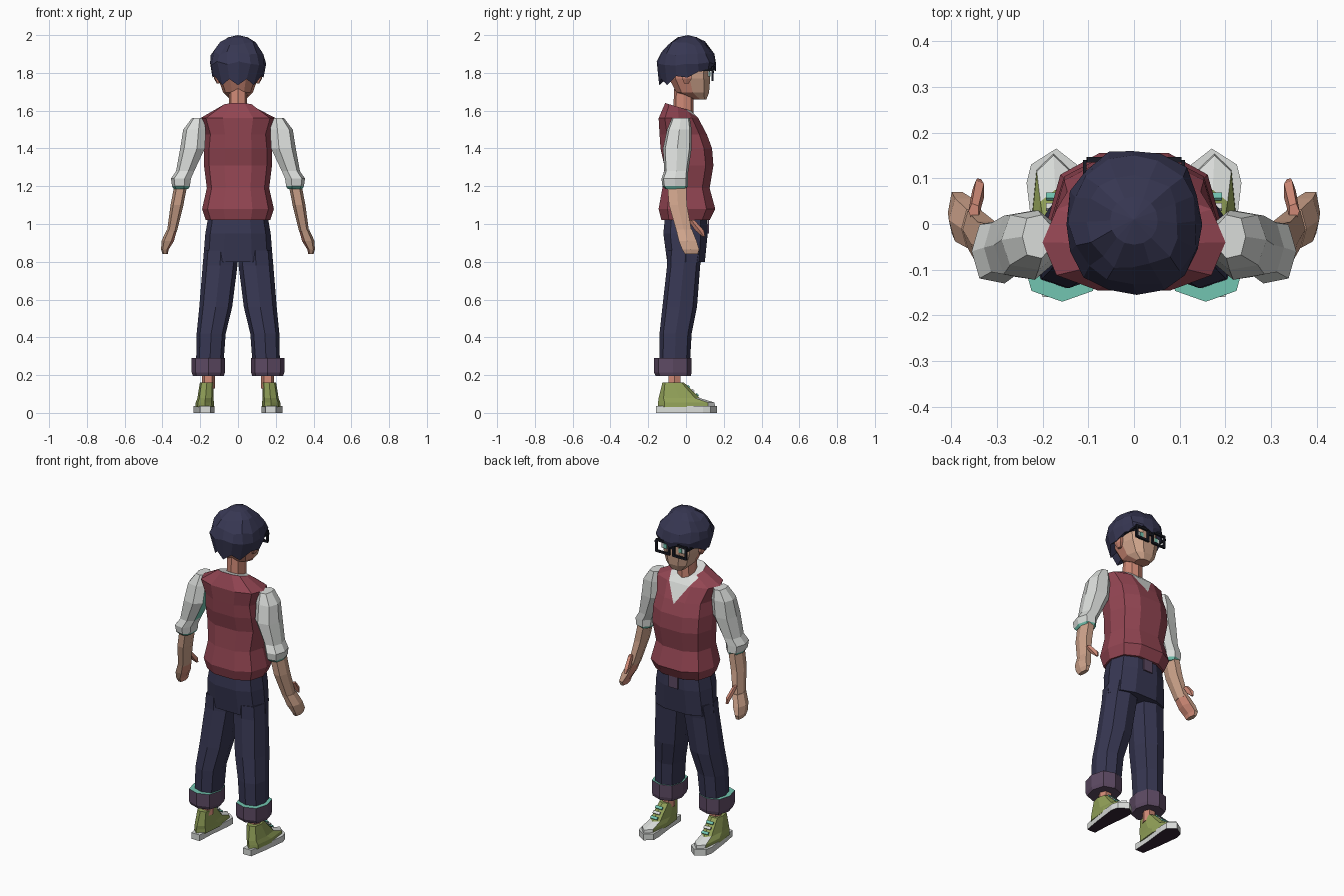
import bpy, bmesh, math, random
from mathutils import Vector, Matrix

if "Cube" in bpy.data.objects:
    bpy.data.objects.remove(bpy.data.objects["Cube"])

random.seed(4)


def mat(name, r, g, b):
    m = bpy.data.materials.new(name)
    m.diffuse_color = (r, g, b, 1)
    m.use_nodes = True
    m.node_tree.nodes["Principled BSDF"].inputs["Base Color"].default_value = m.diffuse_color
    return m


VEST = mat("vest_red", .29, .06, .085)
NAVY = mat("navy", .038, .038, .085)
SKIN = mat("skin", .62, .37, .26)
BLUSH = mat("warm_skin", .62, .25, .18)
WHITE = mat("white", .70, .72, .70)
GREEN = mat("shoe_green", .29, .36, .10)
TEAL = mat("teal", .17, .56, .44)
PURPLE = mat("cuff_purple", .11, .068, .125)
DARK = mat("sole_dark", .035, .018, .035)
BLACK = mat("frame_black", .010, .011, .018)


def finish(bm, name, mats, rule=None, mirror=False):
    """Turn a bmesh into an object, colour its faces by rule, mirror in x."""
    bmesh.ops.recalc_face_normals(bm, faces=bm.faces)
    bm.normal_update()
    if rule:
        for f in bm.faces:
            f.material_index = int(rule(f.calc_center_median(), f.normal))
    me = bpy.data.meshes.new(name)
    bm.to_mesh(me)
    bm.free()
    for m in mats:
        me.materials.append(m)
    ob = bpy.data.objects.new(name, me)
    bpy.context.collection.objects.link(ob)
    if mirror:
        mod = ob.modifiers.new("mirror", 'MIRROR')
        mod.use_mirror_merge = False
    return ob


def ring(bm, n, z, cx, rx, y0, y1, slope=0, power=.78):
    """One horizontal rounded-box section; slope tilts it along y."""
    pts = []
    for i in range(n):
        a = 2 * math.pi * i / n
        c, s = math.cos(a), math.sin(a)
        pts.append((math.copysign(abs(c) ** power, c), math.copysign(abs(s) ** power, s)))
    mx, my = max(p[0] for p in pts), max(p[1] for p in pts)
    cy, ry = (y0 + y1) / 2, (y1 - y0) / 2
    return [bm.verts.new((cx + rx * u / mx, cy + ry * v / my, z + slope * ry * v / my)) for u, v in pts]


def bridge(bm, rings, cap=True):
    for a, b in zip(rings, rings[1:]):
        n = len(a)
        for i in range(n):
            bm.faces.new((a[i], a[(i + 1) % n], b[(i + 1) % n], b[i]))
    if cap:
        bm.faces.new(rings[0])
        bm.faces.new(rings[-1])


def loft(name, n, sections, mats, rule=None, mirror=False):
    bm = bmesh.new()
    bridge(bm, [ring(bm, n, *s) for s in sections])
    return finish(bm, name, mats, rule, mirror)


def box(name, c, size, m, mirror=False, rx=0):
    bm = bmesh.new()
    bmesh.ops.create_cube(bm, size=1, matrix=Matrix.Translation(c) @ Matrix.Rotation(rx, 4, 'X')
                          @ Matrix.Diagonal((*size, 1)))
    return finish(bm, name, [m], None, mirror)


# Vest, with the V neck cut into its front and showing the white shirt
bm = bmesh.new()
bridge(bm, [ring(bm, 10, *s) for s in [
    (1.02, 0, .17, -.13, .125), (1.08, 0, .19, -.145, .155), (1.19, 0, .165, -.125, .125),
    (1.31, 0, .18, -.115, .145), (1.40, 0, .18, -.135, .138), (1.475, 0, .172, -.14, .11),
    (1.56, 0, .20, -.145, .065), (1.62, 0, .085, -.11, .025, -.3)]])
for sx in (1, -1):
    front = [f for f in bm.faces if f.calc_center_median().y > 0 and f.calc_center_median().z > 1.4]
    geom = front + list({e for f in front for e in f.edges}) + list({v for f in front for v in f.verts})
    bmesh.ops.bisect_plane(bm, geom=geom, plane_co=(0, 0, 1.455), plane_no=(.165 * sx, 0, -.105))


def in_neck(c, n):
    return c.z > 1.615 and n.z > .8 or c.y > 0 and c.z - 1.455 > abs(c.x) * .165 / .105


finish(bm, "vest", [VEST, WHITE], in_neck)

# Trousers: hips, fly, legs and turned-up cuffs
loft("trouser_hips", 10, [(.80, 0, .185, -.10, .10), (.95, 0, .173, -.12, .115),
                          (1.05, 0, .155, -.11, .11)], [NAVY])
box("trouser_fly", (0, .118, .985), (.06, .009, .07), PURPLE)
loft("trouser_leg", 8, [(.25, .150, .072, -.14, .02), (.42, .142, .077, -.14, .03),
                        (.56, .118, .087, -.125, .058), (.78, .095, .092, -.10, .075),
                        (.86, .092, .088, -.10, .09)], [NAVY], mirror=True)
loft("trouser_cuff", 8, [(.195, .157, .082, -.16, .025), (.215, .157, .088, -.17, .03),
                         (.29, .157, .088, -.17, .03)], [PURPLE, TEAL],
     lambda c, n: n.z > .8, mirror=True)

# Ankles and shoes
loft("ankle", 6, [(.13, .157, .034, -.095, -.03), (.24, .157, .034, -.09, -.03)], [BLUSH], mirror=True)
bm = bmesh.new()
outline = [(.145, -.16), (.20, -.16), (.218, -.05), (.235, .09), (.225, .13), (.17, .165),
           (.125, .13), (.125, .08), (.14, -.05)]
bridge(bm, [[bm.verts.new((x, y, z)) for x, y in outline] for z in (0, .037)])
finish(bm, "shoe_sole", [WHITE, DARK], lambda c, n: n.z < -.8, mirror=True)
loft("shoe_upper", 8, [(.03, .176, .049, -.15, .155), (.055, .176, .048, -.148, .15),
                       (.078, .172, .043, -.145, .075), (.16, .165, .037, -.125, -.01)],
     [GREEN, WHITE], lambda c, n: c.y > .075 and c.z < .075, mirror=True)
for i, m in enumerate((TEAL, WHITE, TEAL)):
    t = .2 + .27 * i
    box("shoe_lace", (.17, .077 - .085 * t, .08 + .082 * t), (.045, .016, .008), m, True, -.8)

# Rolled-up shirt sleeves
loft("sleeve", 7, [(1.185, .30, .040, -.11, 0), (1.20, .30, .049, -.125, .01), (1.24, .30, .055, -.13, .01),
                   (1.28, .278, .050, -.115, .012), (1.40, .238, .068, -.122, .03),
                   (1.50, .228, .062, -.10, .03), (1.56, .212, .032, -.075, .02)],
     [WHITE, TEAL], lambda c, n: c.z < 1.195 or (n.x < -.75 and c.z > 1.3), mirror=True)

# Forearms, hands and thumbs
loft("forearm", 6, [(.96, .35, .026, -.05, .03), (1.10, .323, .034, -.09, .005),
                    (1.22, .30, .034, -.10, 0)], [SKIN], mirror=True)
loft("hand", 6, [(.84, .386, .014, -.005, .062), (.865, .387, .02, -.02, .07),
                 (.91, .372, .033, -.038, .056), (.97, .35, .027, -.052, .032)],
     [SKIN, BLUSH], lambda c, n: n.x < -.3, mirror=True)
loft("thumb", 5, [(.935, .340, .007, .085, .10), (.965, .340, .014, .05, .095),
                  (1.02, .350, .012, .01, .045)], [BLUSH], mirror=True)

# Neck and head
loft("neck", 8, [(1.56, 0, .05, -.07, .04), (1.76, 0, .047, -.06, .04)], [BLUSH])
loft("head", 10, [(1.66, 0, .042, .04, .108), (1.695, 0, .078, -.05, .122), (1.77, 0, .105, -.09, .128),
                  (1.88, 0, .112, -.10, .125), (1.94, 0, .07, -.07, .08)],
     [SKIN, BLUSH], lambda c, n: c.y < .02 or n.z < -.7)
loft("ear", 6, [(1.745, .105, .008, -.01, .015), (1.77, .113, .014, -.02, .03),
                (1.80, .113, .014, -.02, .03)], [BLUSH], mirror=True)

# Hair: faceted dome whose jagged hem drops towards the back
bm = bmesh.new()
N = 16
rings = [ring(bm, N, *s, 0, .95) for s in [
    (1.78, 0, .135, -.142, .158), (1.85, 0, .153, -.156, .165), (1.905, 0, .140, -.138, .147),
    (1.955, 0, .100, -.10, .112), (1.988, 0, .052, -.045, .06)]]
for i, v in enumerate(rings[0]):
    y = v.co.y
    v.co.z = (1.825 if y > .07 else 1.79 if y > -.03 else 1.765) + (.018 if i % 2 else -.015)
    if y < -.06:
        v.co.z -= .015
        v.co.x *= .85
for r in rings[1:4]:
    for v in r:
        v.co += Vector([random.uniform(-.007, .007) for _ in range(2)] + [random.uniform(-.012, .012)])
bridge(bm, rings, cap=False)
top, inner = bm.verts.new((0, .01, 2.0)), bm.verts.new((0, .01, 1.86))
for i in range(N):
    j = (i + 1) % N
    bm.faces.new((rings[-1][i], rings[-1][j], top))
    bm.faces.new((rings[0][j], rings[0][i], inner))
finish(bm, "hair", [NAVY])

# Square glasses with side arms, and the eyes behind them
for dz in (-.033, .033):
    box("glasses_rim", (.057, .14, 1.795 + dz), (.092, .012, .012), BLACK, True)
for x in (.016, .098):
    box("glasses_side", (x, .14, 1.795), (.012, .012, .07), BLACK, True)
box("glasses_bridge", (0, .142, 1.805), (.03, .01, .01), BLACK)
box("glasses_arm", (.108, .07, 1.815), (.008, .14, .012), BLACK, True)
box("eye_white", (.052, .121, 1.795), (.05, .009, .028), WHITE, True)
box("eye_iris", (.05, .124, 1.795), (.022, .009, .026), TEAL, True)
